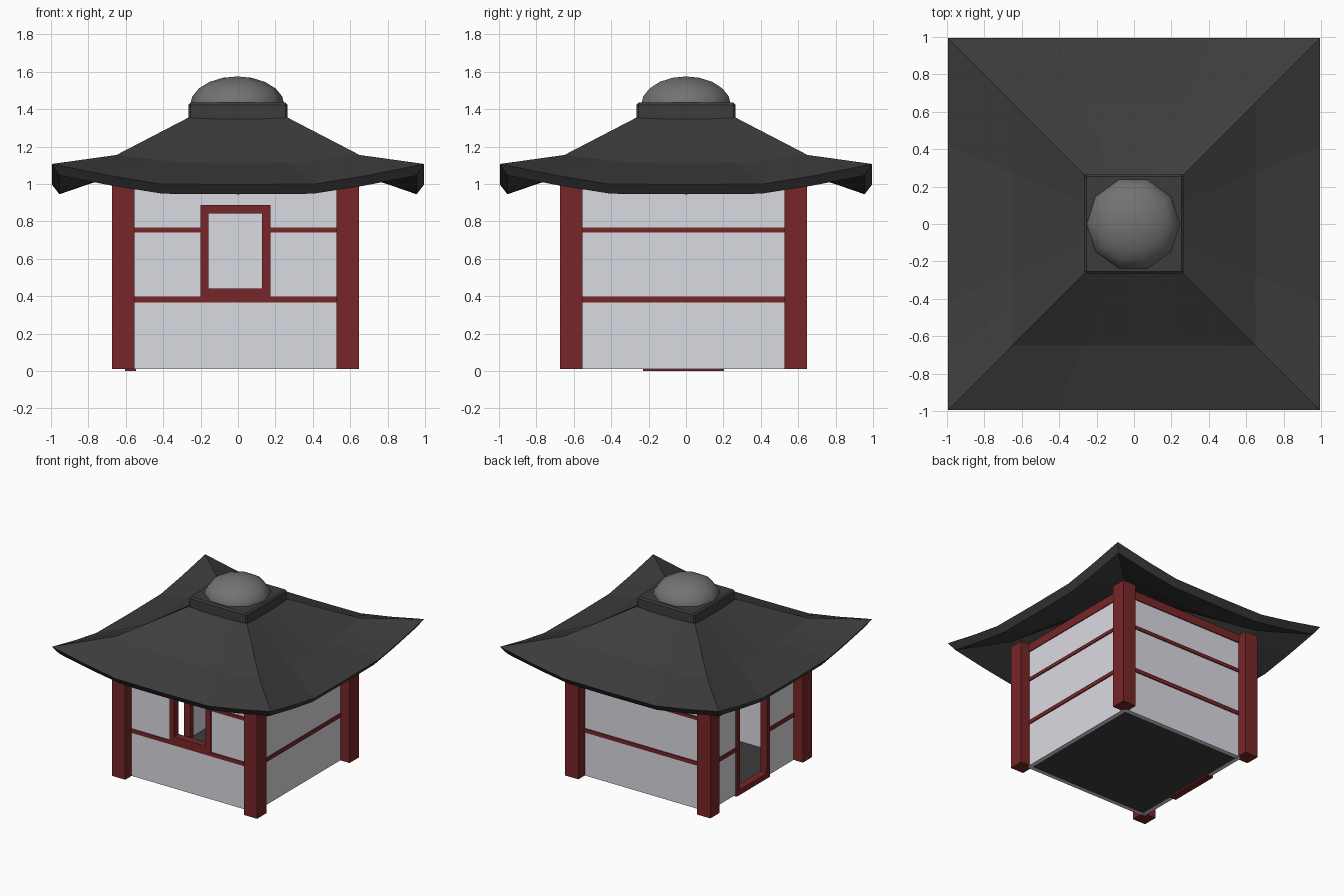
import bpy, bmesh, math
from mathutils import Matrix, Vector

if "Cube" in bpy.data.objects:
    bpy.data.objects.remove(bpy.data.objects["Cube"])


def material(name, rgb):
    m = bpy.data.materials.new(name)
    m.diffuse_color = (*rgb, 1)
    m.use_nodes = True
    m.node_tree.nodes["Principled BSDF"].inputs["Base Color"].default_value = m.diffuse_color
    return m


RED = material("dark red wood", (0.19, 0.019, 0.021))
WHITE = material("pale plaster", (0.70, 0.70, 0.76))
DARK = material("charcoal tiles", (0.046, 0.046, 0.046))
GREY = material("grey stone", (0.17, 0.17, 0.17))

C = -0.014  # the walls sit slightly off the roof centre
CENTRE = Matrix.Translation((C, C, 0))


def finish(bm, name, mat):
    bmesh.ops.recalc_face_normals(bm, faces=bm.faces)
    me = bpy.data.meshes.new(name)
    bm.to_mesh(me)
    bm.free()
    me.materials.append(mat)
    ob = bpy.data.objects.new(name, me)
    bpy.context.collection.objects.link(ob)
    return ob


def boxes(name, mat, ranges, xf=Matrix()):
    """One object made of boxes given as (x0, x1, y0, y1, z0, z1)."""
    bm = bmesh.new()
    for x0, x1, y0, y1, z0, z1 in ranges:
        m = (Matrix.Translation(((x0 + x1) / 2, (y0 + y1) / 2, (z0 + z1) / 2))
             @ Matrix.Diagonal((x1 - x0, y1 - y0, z1 - z0, 1)))
        bmesh.ops.create_cube(bm, size=1, matrix=xf @ m)
    return finish(bm, name, mat)


def around(w, hole, y0, y1, z0, z1):
    """Boxes filling a panel of half width w around a hole (half width, bottom, top)."""
    if not hole:
        return [(-w, w, y0, y1, z0, z1)]
    h, b, t = hole
    parts = [(-w, -h, y0, y1, z0, z1), (h, w, y0, y1, z0, z1)]
    if t < z1:
        parts.append((-h, h, y0, y1, t, z1))
    if b > z0:
        parts.append((-h, h, y0, y1, z0, b))
    return parts


# Corner pillars
for sx, xn in ((-1, "left"), (1, "right")):
    for sy, yn in ((-1, "front"), (1, "back")):
        x, y = C + sx * 0.6, C + sy * 0.6
        boxes(f"{yn}_{xn}_pillar", RED,
              [(x - 0.06, x + 0.06, y - 0.06, y + 0.06, 0.01, 1.06)])

# Walls with beams; window at the front, door at the left
openings = {"front": (0.165, 0.42, 0.865), "left": (0.195, 0.02, 0.865)}
for k, side in enumerate(("front", "right", "back", "left")):
    xf = CENTRE @ Matrix.Rotation(k * math.pi / 2, 4, 'Z')
    hole = openings.get(side)
    boxes(f"{side}_wall", WHITE, around(0.56, hole, -0.576, -0.543, 0.01, 1.0), xf)
    beams = [(-0.56, 0.56, -0.583, -0.545, 0.995, 1.065)]
    for z0, z1 in ((0.367, 0.399), (0.74, 0.768)):
        cut = hole and hole[1] < z1
        beams += ([(-0.56, -hole[0], -0.584, -0.57, z0, z1),
                   (hole[0], 0.56, -0.584, -0.57, z0, z1)] if cut
                  else [(-0.56, 0.56, -0.584, -0.57, z0, z1)])
    boxes(f"{side}_beams", RED, beams, xf)
    if hole:
        h, b, t = hole
        b = max(b, 0.022)
        e = 0.022
        boxes(f"{side}_frame", RED,
              around(h + e, (h - e, b + e, t - e), -0.59, -0.531, b - e, t + e), xf)

# Floor
boxes("floor", DARK, [(C - 0.55, C + 0.55, C - 0.55, C + 0.55, 0.012, 0.03)])

# Roof: square rings (half size, height at corner, sag at mid side), outside then underside
STEPS = (-1, -0.7, -0.42, 0, 0.42, 0.7)
SAG = {1: 0.0, 0.7: 0.55, 0.42: 0.97, 0: 1.0}
RINGS = [(0.265, 1.355, 0.008), (0.65, 1.155, 0.045), (0.995, 1.107, 0.11),
         (0.955, 1.045, 0.10), (0.65, 1.10, 0.05), (0.265, 1.30, 0.008)]
bm = bmesh.new()
loops = []
for d, z, sag in RINGS:
    loop = []
    for k in range(4):
        rot = Matrix.Rotation(k * math.pi / 2, 4, 'Z')
        for t in STEPS:
            loop.append(bm.verts.new(rot @ Vector((t * d, -d, z - sag * SAG[abs(t)]))))
    loops.append(loop)
n = len(loops[0])
for a, b in zip(loops, loops[1:] + loops[:1]):
    for i in range(n):
        j = (i + 1) % n
        bm.faces.new((a[i], a[j], b[j], b[i]))
finish(bm, "roof", DARK)

# Square cap on the roof with a chamfered rim
cap = boxes("roof_cap", DARK, [(-0.265, 0.265, -0.265, 0.265, 1.30, 1.435)])
bev = cap.modifiers.new("rim", 'BEVEL')
bev.width = 0.012
bev.segments = 1

# Low dome finial
bm = bmesh.new()
bmesh.ops.create_uvsphere(
    bm, u_segments=10, v_segments=10, radius=1,
    matrix=Matrix.Translation((-0.004, 0, 1.42)) @ Matrix.Diagonal((0.253, 0.253, 0.155, 1))
    @ Matrix.Rotation(math.pi / 2, 4, 'Z'))
for f in bm.faces:
    f.smooth = True
finish(bm, "dome_finial", GREY)
